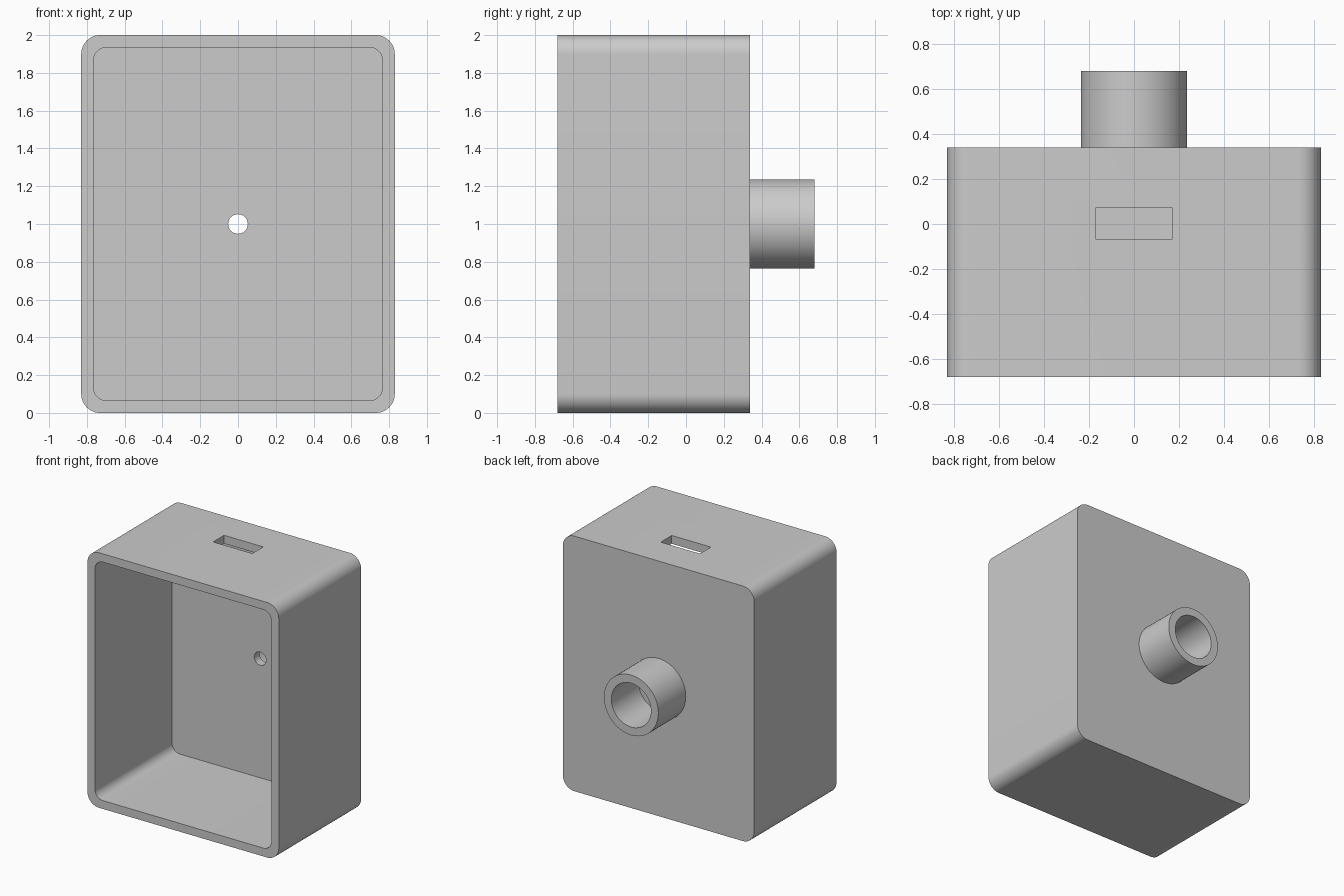
import bpy, bmesh, math
from mathutils import Vector

if "Cube" in bpy.data.objects:
    bpy.data.objects.remove(bpy.data.objects["Cube"])

grey = bpy.data.materials.new("light_grey")
grey.diffuse_color = (0.6, 0.6, 0.6, 1)
grey.use_nodes = True
grey.node_tree.nodes["Principled BSDF"].inputs["Base Color"].default_value = grey.diffuse_color


def prism(name, outline, y0, y1):
    """Extrude an x-z outline from y0 to y1."""
    bm = bmesh.new()
    face = bm.faces.new([bm.verts.new((x, y0, z)) for x, z in outline])
    ext = bmesh.ops.extrude_face_region(bm, geom=[face])
    verts = [g for g in ext["geom"] if isinstance(g, bmesh.types.BMVert)]
    bmesh.ops.translate(bm, verts=verts, vec=Vector((0, y1 - y0, 0)))
    bmesh.ops.recalc_face_normals(bm, faces=bm.faces)
    mesh = bpy.data.meshes.new(name)
    bm.to_mesh(mesh)
    bm.free()
    mesh.materials.append(grey)
    obj = bpy.data.objects.new(name, mesh)
    bpy.context.collection.objects.link(obj)
    return obj


def rounded_rect(hx, hz, r, steps=12):
    """Rounded rectangle centred on z = 1."""
    pts = []
    for k, (sx, sz) in enumerate([(1, 1), (-1, 1), (-1, -1), (1, -1)]):
        for i in range(steps + 1):
            a = math.pi / 2 * (k + i / steps)
            pts.append((sx * (hx - r) + r * math.cos(a),
                        1 + sz * (hz - r) + r * math.sin(a)))
    return pts


def circle(r, n=64):
    return [(r * math.cos(2 * math.pi * i / n), 1 + r * math.sin(2 * math.pi * i / n))
            for i in range(n)]


def combine(target, tool, operation):
    """Apply a boolean and remove the tool."""
    mod = target.modifiers.new("combine", "BOOLEAN")
    mod.operation, mod.solver, mod.object = operation, "EXACT", tool
    bpy.context.view_layer.objects.active = target
    bpy.ops.object.modifier_apply(modifier=mod.name)
    bpy.data.objects.remove(tool)


# Rounded box with a round pipe socket on the back
housing = prism("housing", rounded_rect(0.83, 1.0, 0.10), -0.68, 0.34)
combine(housing, prism("pipe_socket", circle(0.236), 0.2, 0.68), "UNION")

# Open front cavity, socket bore and small through hole
combine(housing, prism("cavity", rounded_rect(0.765, 0.935, 0.07), -0.8, 0.275), "DIFFERENCE")
combine(housing, prism("socket_bore", circle(0.172), 0.34, 0.8), "DIFFERENCE")
combine(housing, prism("through_hole", circle(0.052, 32), 0.2, 0.5), "DIFFERENCE")

# Slot through the top wall
slot = [(-0.17, 1.8), (0.17, 1.8), (0.17, 2.1), (-0.17, 2.1)]
combine(housing, prism("top_slot", slot, -0.066, 0.07), "DIFFERENCE")

# Smooth the curves and keep the edges sharp
bpy.ops.object.select_all(action="DESELECT")
housing.select_set(True)
bpy.context.view_layer.objects.active = housing
bpy.ops.object.shade_smooth_by_angle(angle=math.radians(30))
